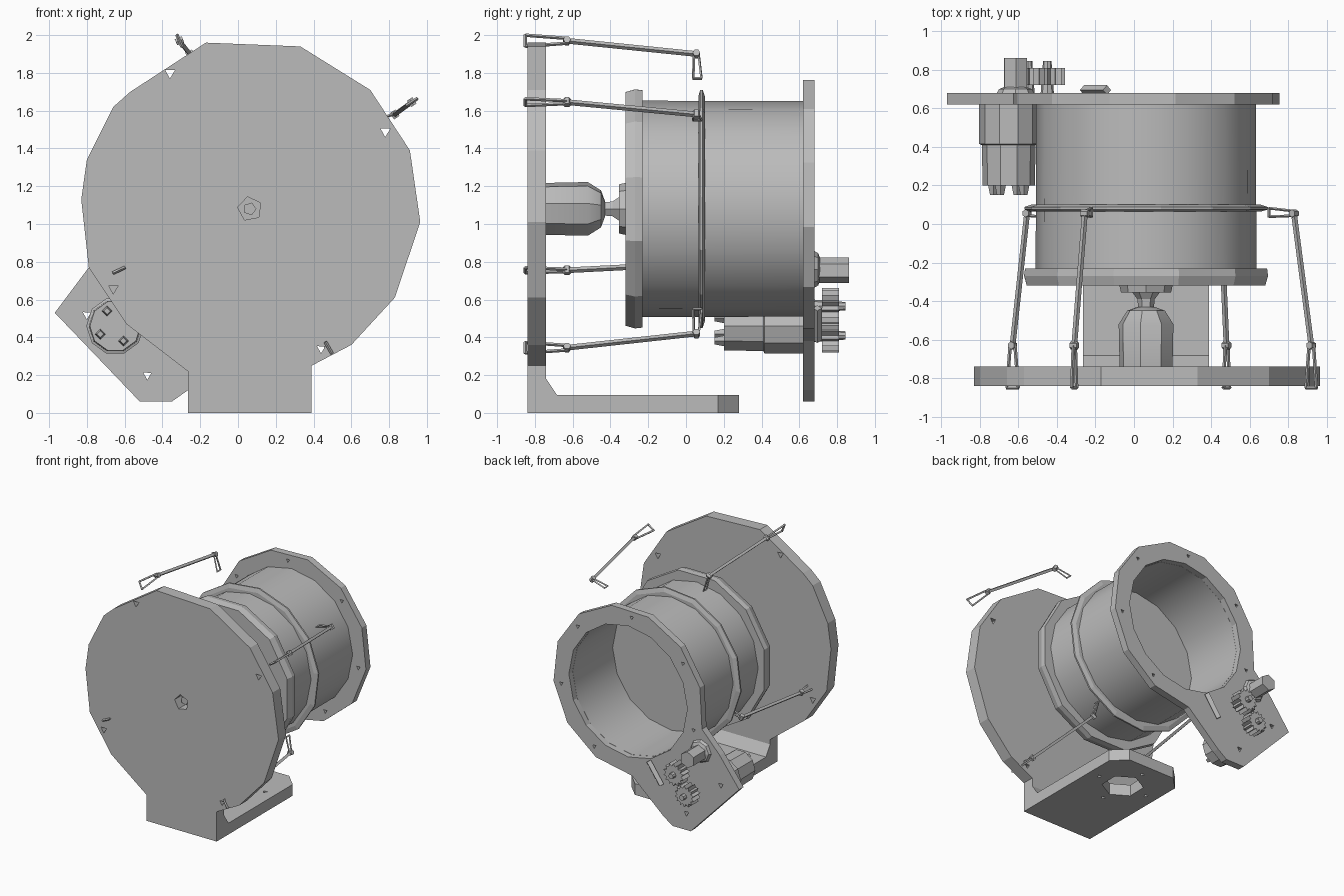
import bpy, bmesh
from math import sin, cos, pi, radians
from mathutils import Vector

cube = bpy.data.objects.get("Cube")
if cube:
    bpy.data.objects.remove(cube, do_unlink=True)

grey = bpy.data.materials.new("plain_grey")
grey.use_nodes = True
grey.diffuse_color = (0.5, 0.5, 0.5, 1)
grey.node_tree.nodes["Principled BSDF"].inputs["Base Color"].default_value = (0.5, 0.5, 0.5, 1)

CX, CZ = 0.0625, 1.08      # main axis runs along y


def finish(name, bm, smooth=False):
    bmesh.ops.recalc_face_normals(bm, faces=bm.faces)
    me = bpy.data.meshes.new(name)
    bm.to_mesh(me)
    bm.free()
    me.materials.append(grey)
    ob = bpy.data.objects.new(name, me)
    bpy.context.collection.objects.link(ob)
    if smooth:
        bpy.ops.object.select_all(action='DESELECT')
        ob.select_set(True)
        bpy.context.view_layer.objects.active = ob
        bpy.ops.object.shade_smooth_by_angle(angle=radians(35))
    return ob


def ring_points(r, n, x=CX, z=CZ, phase=0.0):
    return [(x + r * cos(phase + 2 * pi * i / n), z + r * sin(phase + 2 * pi * i / n))
            for i in range(n)]


def add_loft(bm, loops):
    """Skin a list of point loops and cap both ends."""
    rows = [[bm.verts.new(p) for p in loop] for loop in loops]
    n = len(rows[0])
    for a, b in zip(rows, rows[1:]):
        for i in range(n):
            j = (i + 1) % n
            bm.faces.new((a[i], a[j], b[j], b[i]))
    bm.faces.new(rows[0])
    bm.faces.new(rows[-1])


def prism(name, outline, lo, hi, axis="y"):
    place = {"x": lambda a, b, t: (t, a, b), "y": lambda a, b, t: (a, t, b),
             "z": lambda a, b, t: (a, b, t)}[axis]
    bm = bmesh.new()
    add_loft(bm, [[place(a, b, t) for a, b in outline] for t in (lo, hi)])
    return finish(name, bm)


def turned(name, profile, n, x=CX, z=CZ, phase=0.0, smooth=False):
    """Revolve (radius, y) points about an axis along y."""
    bm = bmesh.new()
    add_loft(bm, [[(px, y, pz) for px, pz in ring_points(r, n, x, z, phase)]
                  for r, y in profile])
    return finish(name, bm, smooth)


def add_bar(bm, p, q, r, n=4):
    p, q = Vector(p), Vector(q)
    rot = (q - p).to_track_quat('Z', 'Y')
    add_loft(bm, [[c + rot @ Vector((r * cos(2 * pi * i / n), r * sin(2 * pi * i / n), 0))
                   for i in range(n)] for c in (p, q)])


def drill(target, holes, lo, hi, axis="y"):
    """Cut (a, b, radius, sides) holes straight through a plate."""
    for a, b, r, n in holes:
        cutter = prism("cutter", ring_points(r, n, a, b, 0.5), lo, hi, axis)
        cutter.hide_render = True
        mod = target.modifiers.new("hole", 'BOOLEAN')
        mod.object, mod.operation, mod.solver = cutter, 'DIFFERENCE', 'EXACT'
        bpy.context.view_layer.objects.active = target
        bpy.ops.object.modifier_apply(modifier=mod.name)
        bpy.data.objects.remove(cutter, do_unlink=True)


# Front plate: rough disc that runs down into the stand
plate = prism("front_plate", [
    (-.17, 1.96), (.33, 1.94), (.70, 1.71), (.91, 1.39), (.965, 1.01), (.83, .61),
    (.60, .36), (.39, .25), (.39, 0), (-.265, 0), (-.265, .22), (-.59, .47),
    (-.79, .77), (-.83, 1.13), (-.80, 1.34), (-.66, 1.62), (-.57, 1.70)], -.84, -.74)
drill(plate, [(CX, CZ, .065, 5), (-.36, 1.8, .03, 3), (.78, 1.49, .03, 3),
              (-.66, .66, .03, 3), (.44, .34, .025, 3)], -.9, -.7)

# Foot with clipped corners, centre hole and screw holes
foot = prism("foot", [(-.265, -.75), (.39, -.75), (.39, .17), (.28, .28),
                      (-.155, .28), (-.265, .17)], 0, .095, "z")
drill(foot, [(CX, -.06, .16, 6)] +
      [(CX + sx * .23, -.06 + sy * .23, .02, 3) for sx, sy in
       ((1, 0), (-1, 0), (0, 1), (0, -1))], -.05, .2, "z")
prism("foot_gusset", [(-.75, .09), (-.68, .09), (-.74, .18), (-.75, .18)], -.265, .39, "x")

# Drum, open to the back, with its front flange and middle rib
turned("drum", [(.573, -.24), (.57, .63), (.55, .63), (.55, -.21)], 16, smooth=True)
turned("front_flange", [(.64, -.32), (.655, -.27), (.65, -.23)], 12, phase=.26)
turned("middle_rib", [(.60, .065), (.635, .075), (.635, .088), (.60, .1)], 14, phase=.1)

# Back flange with the motor tab
arc = [(CX + .7 * cos(radians(a)), CZ + .7 * sin(radians(a)))
       for a in [-93 + 284 * i / 10 for i in range(11)]]
flange = prism("back_flange", arc + [(-.79, .77), (-.97, .53), (-.52, .06),
                                     (-.35, .06), (-.265, .12)], .62, .68)
screws = [(CX + .63 * cos(radians(a)), CZ + .63 * sin(radians(a)), .018, 3)
          for a in range(-60, 200, 51)]
drill(flange, screws + [(-.8, .52, .025, 3), (-.48, .2, .025, 3)], .55, .75)
bpy.context.view_layer.update()
opening = turned("opening_cutter", [(.551, .5), (.551, .8)], 16)
opening.hide_render = True
cut = flange.modifiers.new("opening", 'BOOLEAN')
cut.object, cut.operation, cut.solver = opening, 'DIFFERENCE', 'EXACT'
bpy.context.view_layer.objects.active = flange
bpy.ops.object.modifier_apply(modifier=cut.name)
bpy.data.objects.remove(opening, do_unlink=True)

# Front motor, shaft and hub
turned("front_motor", [(.14, -.75), (.145, -.52), (.10, -.45), (.045, -.43)], 8,
       phase=.2, smooth=True)
turned("front_shaft", [(.035, -.80), (.035, -.74)], 5)
turned("motor_shaft", [(.04, -.44), (.045, -.39), (.075, -.35), (.075, -.31)], 6)
turned("drum_hub", [(.13, -.355), (.14, -.31)], 8)

# Back motor hanging on the tab
MX, MZ = -.65, .46
turned("back_motor", [(.135, .2), (.14, .41), (.153, .415), (.153, .625)], 10, MX, MZ,
       smooth=True)
for i, (px, pz) in enumerate(ring_points(.09, 4, MX, MZ, .5)):
    turned(f"motor_terminal_{i}", [(.018, .15), (.03, .21)], 4, px, pz)

# Gear pair, pivot post and stop bar behind the tab
for name, gx, gz, r in (("upper_gear", -.45, .565, .095), ("lower_gear", -.55, .41, .09)):
    teeth = 14
    outline = [(gx + k * r * cos(pi * i / teeth), gz + k * r * sin(pi * i / teeth))
               for i in range(2 * teeth) for k in (1 if i % 2 else .74,)]
    prism(name, outline, .72, .81)
    turned(name + "_axle", [(.035, .67), (.022, .845)], 8, gx, gz)
turned("post_base", [(.1, .675), (.085, .70), (.06, .71)], 8, -.615, .76)
turned("post", [(.068, .69), (.068, .862)], 6, -.615, .755, .5)
bm = bmesh.new()
add_bar(bm, (-.14, .695, .555), (-.26, .695, .385), .025)
finish("stop_bar", bm)

# Four linkage arms: open fork, rod and folded end link
arms = {"top": (-.31, 1.97, -.255, 1.90, -.22, 1.77),
        "left": (.92, 1.645, .83, 1.58, .70, 1.55),
        "right": (-.63, .755, -.555, .79, -.46, .82),
        "bottom": (.48, .345, .45, .42, .42, .55)}
for name, (x0, z0, x1, z1, x2, z2) in arms.items():
    bm = bmesh.new()
    out = Vector((x0 - CX, 0, z0 - CZ)).normalized()
    side = Vector((-out.z, 0, out.x))
    root, knee = Vector((x0, -.85, z0)), Vector((x0, -.63, z0))
    tip, end = Vector((x1, .055, z1)), Vector((x2, .06, z2))
    for s in (1, -1):
        add_bar(bm, root + out * .032 * s, knee + out * .014 * s, .009)
        add_bar(bm, tip + Vector((0, .012 * s, 0)), end + Vector((0, .022 * s, 0)), .007)
    add_bar(bm, root - out * .036, root + out * .036, .009)
    add_bar(bm, end - Vector((0, .025, 0)), end + Vector((0, .025, 0)), .007)
    for joint in (knee, tip):
        add_bar(bm, joint - side * .02, joint + side * .02, .02, 6)
    add_bar(bm, knee, tip, .015)
    finish(name + "_arm", bm)
